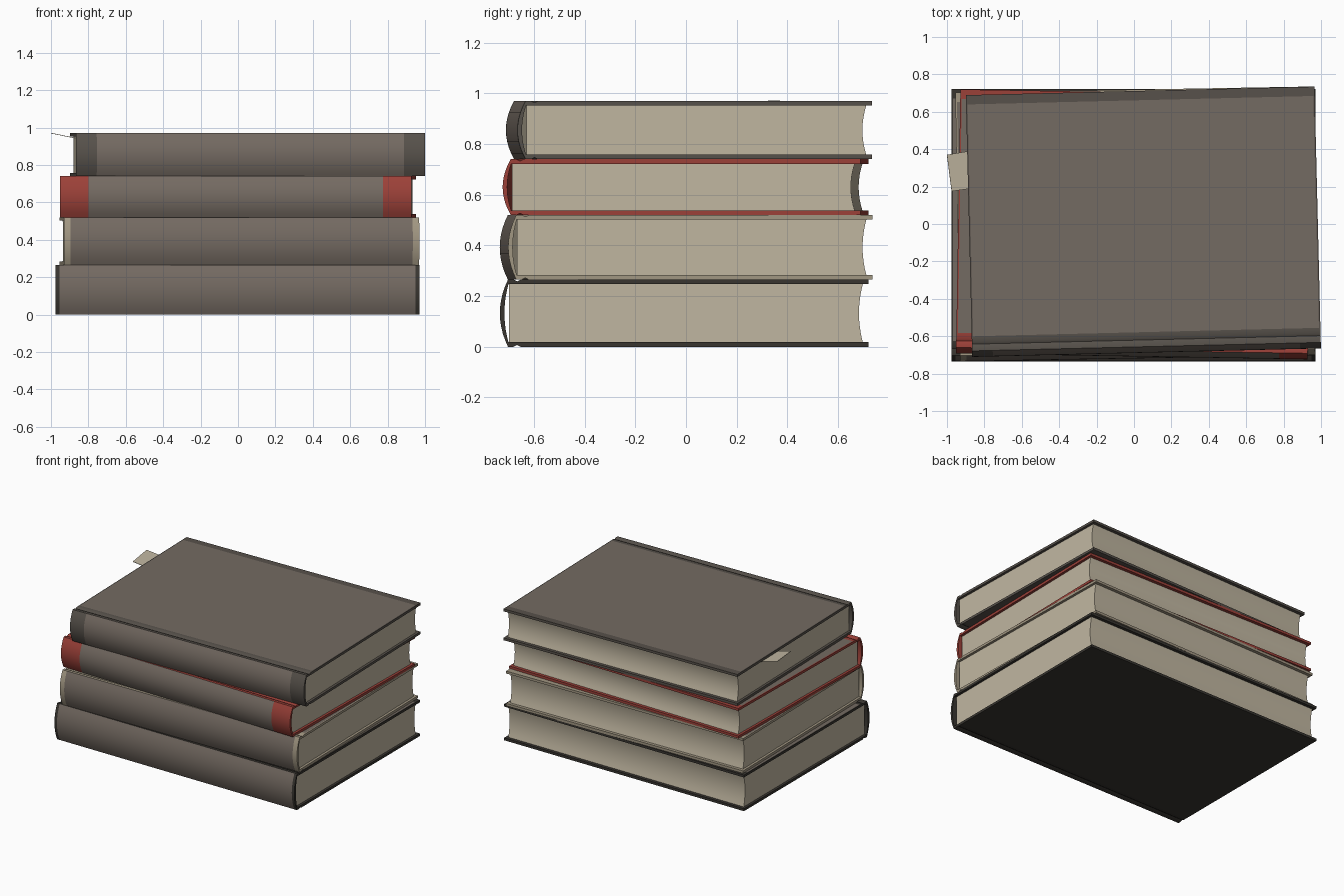
import bpy, bmesh, math

if "Cube" in bpy.data.objects:
    bpy.data.objects.remove(bpy.data.objects["Cube"])


def material(name, rgb):
    m = bpy.data.materials.new(name)
    m.diffuse_color = (*rgb, 1)
    m.use_nodes = True
    m.node_tree.nodes["Principled BSDF"].inputs["Base Color"].default_value = m.diffuse_color
    return m


PAPER = material("paper", (0.53, 0.47, 0.355))
GREY = material("cloth_grey", (0.175, 0.145, 0.122))
BLACK = material("cover_black", (0.04, 0.036, 0.03))
TAN = material("cover_tan", (0.36, 0.31, 0.225))
RED = material("cover_red", (0.33, 0.052, 0.04))
BROWN = material("cover_brown", (0.095, 0.083, 0.07))


def finish(bm, name, mats, loc=(0, 0, 0), angle=0, smooth=True):
    bmesh.ops.recalc_face_normals(bm, faces=bm.faces)
    me = bpy.data.meshes.new(name)
    bm.to_mesh(me)
    bm.free()
    for m in mats:
        me.materials.append(m)
    ob = bpy.data.objects.new(name, me)
    bpy.context.collection.objects.link(ob)
    ob.location = loc
    ob.rotation_euler.z = math.radians(angle)
    if smooth:
        bpy.ops.object.select_all(action='DESELECT')
        ob.select_set(True)
        bpy.context.view_layer.objects.active = ob
        bpy.ops.object.shade_smooth_by_angle(angle=math.radians(30))
    return ob


def case_profile(d, h, t, segs=10):
    """Matching outer and inner outlines of the cover, in (y, z)."""
    b = d / 2
    g = -b + 0.068                                   # hinge groove
    low = [(b, 0), (b - 0.05, 0), (-b + 0.11, 0),
           (g + 0.014, 0), (g, 0.007), (g - 0.014, 0)]
    low_in = [(y, t) for y, z in low]
    arc, arc_in = [], []
    for i in range(segs + 1):
        u = 2 * i / segs - 1
        arc.append((-b + 0.032 * u * u, h / 2 + u * h / 2))
        arc_in.append((-b + 0.018 + 0.016 * u * u, h / 2 + u * (h / 2 - t)))
    flip = lambda pts: [(y, h - z) for y, z in reversed(pts)]
    return low + arc + flip(low), low_in + arc_in + flip(low_in)


def make_cover(name, w, d, h, t, patch, mat, loc, angle):
    outer, inner = case_profile(d, h, t)
    n = len(outer)
    xs = [-w / 2, -w / 2 + 0.008, -patch, patch, w / 2 - 0.008, w / 2]
    bm = bmesh.new()
    out = [[bm.verts.new((x, y, z)) for y, z in outer] for x in xs]
    inn = [[bm.verts.new((x, y, z)) for y, z in inner] for x in xs]
    last = len(xs) - 1
    for s in range(last):
        for i in range(n - 1):
            f = bm.faces.new((out[s][i], out[s][i + 1], out[s + 1][i + 1], out[s + 1][i]))
            # grey spine patch and grey panel on the front board
            spine = 6 <= i < n - 7 and s == 2
            panel = i == n - 3 and 0 < s < last - 1
            f.material_index = int(spine or panel)
            bm.faces.new((inn[s][i], inn[s + 1][i], inn[s + 1][i + 1], inn[s][i + 1]))
        for i in (0, n - 1):
            bm.faces.new((out[s][i], out[s + 1][i], inn[s + 1][i], inn[s][i]))
    for s in (0, last):
        for i in range(n - 1):
            bm.faces.new((out[s][i], out[s][i + 1], inn[s][i + 1], inn[s][i]))
    finish(bm, name, [mat, GREY], loc, angle)


def make_pages(name, w, d, h, t, loc, angle, segs=8):
    """Page block with a hollowed fore edge."""
    b = d / 2
    prof = [(-b + 0.036, h - t), (-b + 0.036, t)]
    for i in range(segs + 1):
        u = 2 * i / segs - 1
        prof.append((b - 0.038 + 0.015 * u * u, h / 2 + u * (h / 2 - t)))
    bm = bmesh.new()
    face = bm.faces.new([bm.verts.new((-w / 2 + 0.018, y, z)) for y, z in prof])
    ext = bmesh.ops.extrude_face_region(bm, geom=[face], use_keep_orig=True)
    verts = [v for v in ext["geom"] if isinstance(v, bmesh.types.BMVert)]
    bmesh.ops.translate(bm, verts=verts, vec=(w - 0.036, 0, 0))
    finish(bm, name, [PAPER], loc, angle)


# Stack: name, width, depth, bottom, top, spine patch half width, cover, centre, turn
books = [
    ("bottom_book", 1.945, 1.455, 0.0, 0.265, 0.952, BLACK, (-0.002, -0.007), 0),
    ("second_book", 1.90, 1.437, 0.265, 0.52, 0.915, TAN, (0.007, 0.0), 1.0),
    ("third_book", 1.88, 1.412, 0.52, 0.74, 0.787, RED, (0.0, -0.002), -0.95),
    ("top_book", 1.865, 1.40, 0.74, 0.97, 0.822, BROWN, (0.05, 0.012), 1.4),
]
for name, w, d, z0, z1, patch, mat, (cx, cy), turn in books:
    loc = (cx, cy, z0)
    make_cover(name + "_cover", w, d, z1 - z0, 0.018, patch, mat, loc, turn)
    make_pages(name + "_pages", w, d, z1 - z0, 0.018, loc, turn)

# Paper bookmark poking out of the top book
bm = bmesh.new()
rows = [((-1.0, 0.37, 0.972), (-0.975, 0.175, 0.967)),
        ((-0.88, 0.39, 0.947), (-0.87, 0.19, 0.945)),
        ((-0.75, 0.41, 0.945), (-0.74, 0.21, 0.943))]
vs = [[bm.verts.new(p) for p in r] for r in rows]
for a, b in zip(vs, vs[1:]):
    bm.faces.new((a[0], a[1], b[1], b[0]))
mark = finish(bm, "bookmark", [PAPER], smooth=False)
mark.modifiers.new("thickness", 'SOLIDIFY').thickness = 0.003
